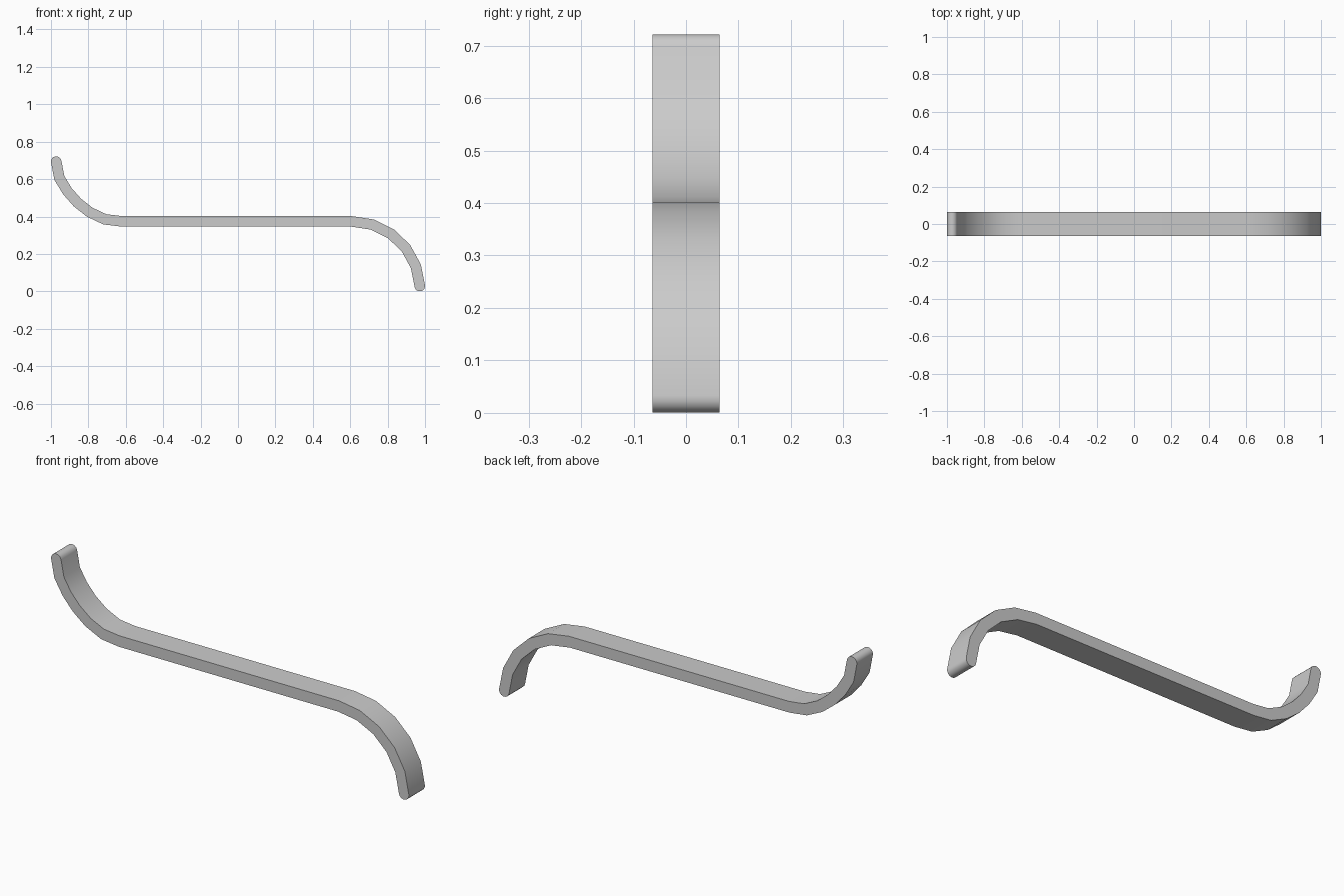
import bpy, bmesh, math
from mathutils import Vector

if "Cube" in bpy.data.objects:
    bpy.data.objects.remove(bpy.data.objects["Cube"])

HALF_T, HALF_W = 0.028, 0.064

# centre line in the x-z plane: rising arc, straight span, falling arc
path = [(-0.972, 0.694), (-0.955, 0.606), (-0.912, 0.535), (-0.859, 0.475),
        (-0.793, 0.423), (-0.712, 0.385), (-0.62, 0.374)]
for i in range(6):
    a = math.radians(90 - 17.6 * i)
    path.append((0.607 + 0.365 * math.cos(a), 0.013 + 0.361 * math.sin(a)))
path[-1] = (0.972, 0.028)
pts = [Vector(p) for p in path]


def normal(d):
    return Vector((-d.y, d.x)).normalized()


# mitred offset of the centre line to both sides
left, right = [], []
for i, p in enumerate(pts):
    n0 = normal(p - pts[i - 1]) if i else normal(pts[1] - p)
    n1 = normal(pts[i + 1] - p) if i < len(pts) - 1 else n0
    m = (n0 + n1).normalized()
    m *= HALF_T / m.dot(n0)
    left.append(p + m)
    right.append(p - m)


def cap(center, start, steps=8):
    v = start - center
    out = []
    for k in range(1, steps):
        a = -math.pi * k / steps
        out.append(center + Vector((v.x * math.cos(a) - v.y * math.sin(a),
                                    v.x * math.sin(a) + v.y * math.cos(a))))
    return out


# closed outline with rounded ends, extruded across the width
outline = left + cap(pts[-1], left[-1]) + right[::-1] + cap(pts[0], right[0])
bm = bmesh.new()
face = bm.faces.new([bm.verts.new((p.x, -HALF_W, p.y)) for p in outline])
ext = bmesh.ops.extrude_face_region(bm, geom=[face])
bmesh.ops.translate(bm, vec=(0, 2 * HALF_W, 0),
                    verts=[g for g in ext["geom"] if isinstance(g, bmesh.types.BMVert)])
bmesh.ops.recalc_face_normals(bm, faces=bm.faces)
mesh = bpy.data.meshes.new("curved_handle_bar")
bm.to_mesh(mesh)
bm.free()
bar = bpy.data.objects.new("curved_handle_bar", mesh)
bpy.context.collection.objects.link(bar)
bpy.context.view_layer.objects.active = bar
bar.select_set(True)
bpy.ops.object.shade_smooth_by_angle(angle=math.radians(35))
